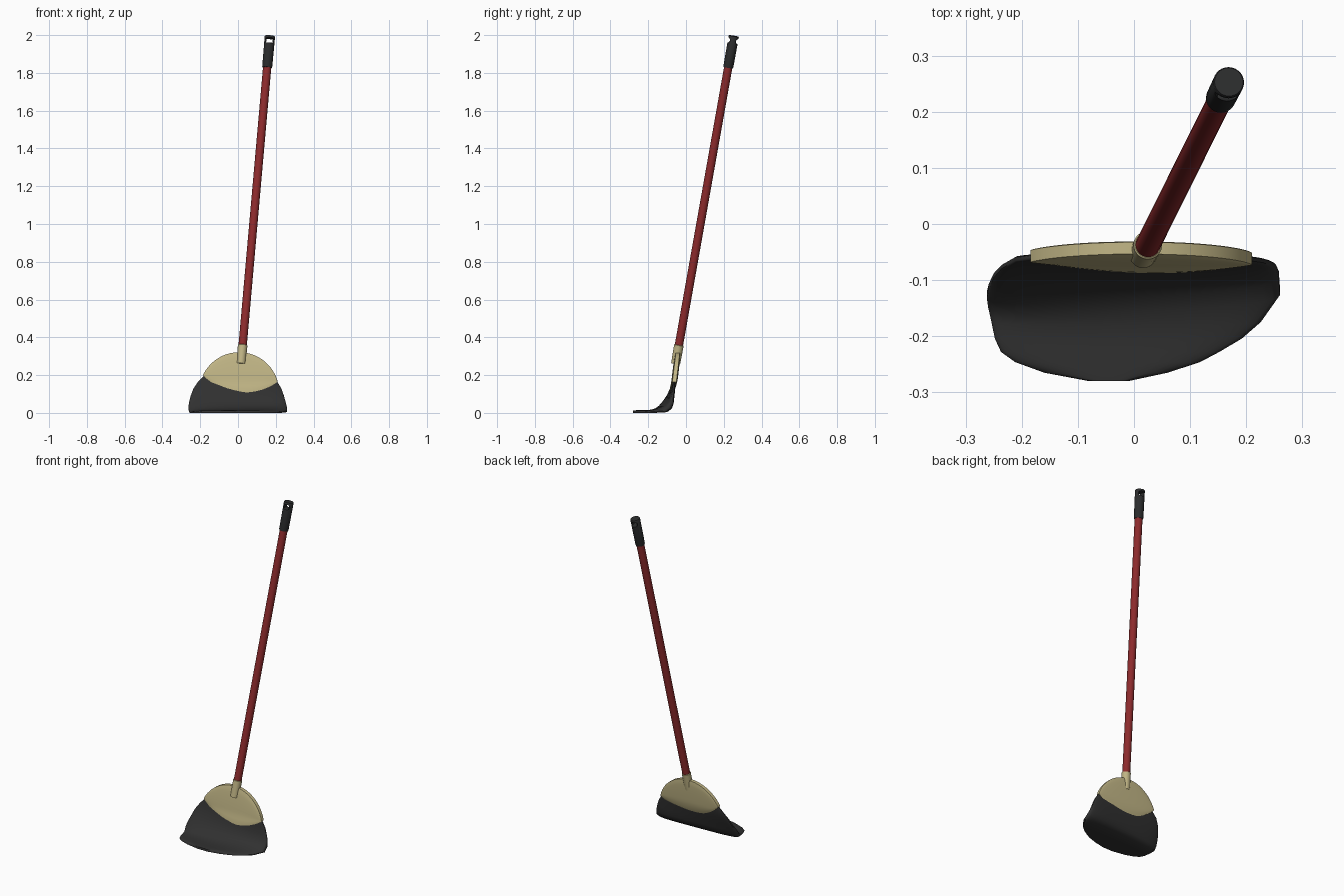
import bpy, bmesh, math
from mathutils import Vector, Matrix

if "Cube" in bpy.data.objects:
    bpy.data.objects.remove(bpy.data.objects["Cube"])


def material(name, rgb):
    m = bpy.data.materials.new(name)
    m.diffuse_color = (*rgb, 1)
    m.use_nodes = True
    m.node_tree.nodes["Principled BSDF"].inputs["Base Color"].default_value = m.diffuse_color
    return m


RED = material("dark red paint", (0.27, 0.024, 0.026))
TAN = material("tan plastic", (0.54, 0.47, 0.24))
BLACK = material("charcoal bristle", (0.03, 0.03, 0.03))
GRIP = material("black grip", (0.025, 0.026, 0.027))


def make(name, bm, mat, matrix=None, angle=35):
    bmesh.ops.recalc_face_normals(bm, faces=bm.faces)
    me = bpy.data.meshes.new(name)
    bm.to_mesh(me)
    bm.free()
    if matrix:
        me.transform(matrix)
    ob = bpy.data.objects.new(name, me)
    bpy.context.collection.objects.link(ob)
    if mat:
        me.materials.append(mat)
    smooth(ob, angle)
    return ob


def smooth(ob, angle=35):
    bpy.ops.object.select_all(action='DESELECT')
    ob.select_set(True)
    bpy.context.view_layer.objects.active = ob
    bpy.ops.object.shade_smooth_by_angle(angle=math.radians(angle))


def lathe(rings, n=28):
    """Solid of revolution from (radius, height) pairs."""
    bm = bmesh.new()
    loops = [[bm.verts.new((r * math.cos(2 * math.pi * i / n),
                            r * math.sin(2 * math.pi * i / n), h))
              for i in range(n)] for r, h in rings]
    loft(bm, loops)
    return bm


def loft(bm, loops):
    n = len(loops[0])
    for a, b in zip(loops, loops[1:]):
        for i in range(n):
            j = (i + 1) % n
            bm.faces.new((a[i], a[j], b[j], b[i]))
    bm.faces.new(loops[0][::-1])
    bm.faces.new(loops[-1])


# Tilted frame of the pole: local z runs up the pole
low, top = Vector((0.016, -0.055, 0.26)), Vector((0.169, 0.253, 1.995))
L = (top - low).length
az = (top - low).normalized()
ax = (Vector((1, 0, 0)) - az * az.x).normalized()
ay = az.cross(ax)
FRAME = Matrix.Translation(low) @ Matrix((ax, ay, az)).transposed().to_4x4()

make("pole", lathe([(0.022, 0.05), (0.022, L - 0.1)]), RED, FRAME)
make("pole_socket", lathe([(0.024, 0.0), (0.0255, 0.1), (0.023, 0.102)]), TAN, FRAME)

# Grip with a hanging hole and dished front and back
grip = make("grip", lathe([(0.025, L - 0.17), (0.0265, L - 0.165),
                           (0.0275, L - 0.003), (0.0255, L)]), GRIP, FRAME)
cutters = []
for s in (-1, 1):
    M = FRAME @ Matrix.Translation((0, s * 0.030, L - 0.026)) @ Matrix.Rotation(math.pi / 2, 4, 'Y')
    cutters.append(make("dish_cutter", lathe([(0.015, -0.06), (0.015, 0.06)]), None, M))
bm = bmesh.new()
bmesh.ops.create_cube(bm, size=1)
bmesh.ops.scale(bm, verts=bm.verts, vec=(0.034, 0.12, 0.026))
cutters.append(make("hole_cutter", bm, None, FRAME @ Matrix.Translation((0, 0, L - 0.026))))
for c in cutters:
    mod = grip.modifiers.new("cut", 'BOOLEAN')
    mod.operation, mod.solver, mod.object = 'DIFFERENCE', 'EXACT', c
mesh = bpy.data.meshes.new_from_object(
    grip.evaluated_get(bpy.context.evaluated_depsgraph_get()))
grip.modifiers.clear()
grip.data = mesh
smooth(grip)
for c in cutters:
    bpy.data.objects.remove(c)


# Lens-shaped cap: two arcs over a tilted chord, slightly domed front and back
def arc(a, h, c=0.198):
    R = (c * c + h * h) / (2 * h)
    return math.sqrt(max(R * R - a * a, 0)) - (R - h)


def lean(z):
    return -0.043 - 0.12 * (0.32 - z) - 0.25 * max(0.17 - z, 0) ** 1.2


tilt = math.atan2(0.035, 0.395)
bm = bmesh.new()
N, K = 28, 12
loops = []
for i in range(N + 1):
    a = -0.198 * math.cos(math.pi * i / N)
    hi, lo = arc(a, 0.137) + 0.0015, -arc(a, 0.072) - 0.0015
    pts = []
    for side in (-1, 1):
        for k in range(K + 1):
            t = k / K if side < 0 else 1 - k / K
            b = lo + (hi - lo) * t
            x = 0.0125 + a * math.cos(tilt) + b * math.sin(tilt)
            z = 0.1825 - a * math.sin(tilt) + b * math.cos(tilt)
            dome = 0.006 * math.sqrt(max(4 * t * (1 - t) * (1 - (a / 0.198) ** 2), 0))
            pts.append(bm.verts.new((x, lean(z) + side * (0.0105 + dome), z)))
    loops.append(pts)
loft(bm, loops)
make("cap", bm, TAN)

# Bristle fan: front y,z / back y,z / left x, right x / skew, from cap to tip
ROWS = [
    (-0.060, 0.250, -0.046, 0.250, -0.120, 0.140, 0),
    (-0.068, 0.200, -0.050, 0.200, -0.178, 0.185, 0),
    (-0.073, 0.165, -0.052, 0.165, -0.212, 0.208, 0),
    (-0.082, 0.130, -0.060, 0.125, -0.236, 0.230, 0.3),
    (-0.094, 0.095, -0.068, 0.085, -0.250, 0.243, 0.6),
    (-0.112, 0.062, -0.077, 0.050, -0.259, 0.252, 1),
    (-0.132, 0.040, -0.085, 0.022, -0.262, 0.258, 1),
    (-0.155, 0.026, -0.105, 0.004, -0.260, 0.260, 0.6),
    (-0.180, 0.018, -0.165, 0.000, -0.254, 0.226, 0),
    (-0.205, 0.015, -0.203, 0.000, -0.248, 0.192, 0),
    (-0.228, 0.014, -0.228, 0.000, -0.237, 0.152, 0),
    (-0.246, 0.014, -0.246, 0.000, -0.212, 0.118, 0),
    (-0.265, 0.014, -0.265, 0.000, -0.160, 0.060, 0),
    (-0.280, 0.013, -0.280, 0.000, -0.080, -0.010, 0),
]
bm = bmesh.new()
C = 20
loops = []
for fy, fz, by, bz, xl, xr, skew in ROWS:
    pts = []
    for front in (True, False):
        for i in range(C + 1):
            u = -math.cos(math.pi * i / C) * (1 if front else -1)
            w = 0.3 + 0.7 * math.sqrt(max(1 - u ** 4, 0))   # thinner at the sides
            y0, z0 = (fy, fz) if front else (by, bz)
            my, mz = (fy + by) / 2, (fz + bz) / 2
            if fz < 0.03:
                mz = bz
            x = (xl + xr) / 2 + u * (xr - xl) / 2
            y = my + (y0 - my) * w + 0.018 * skew * u
            z = mz + (z0 - mz) * w
            pts.append(bm.verts.new((x, y, z)))
    loops.append(pts)
loft(bm, loops)
make("bristles", bm, BLACK, angle=50)
